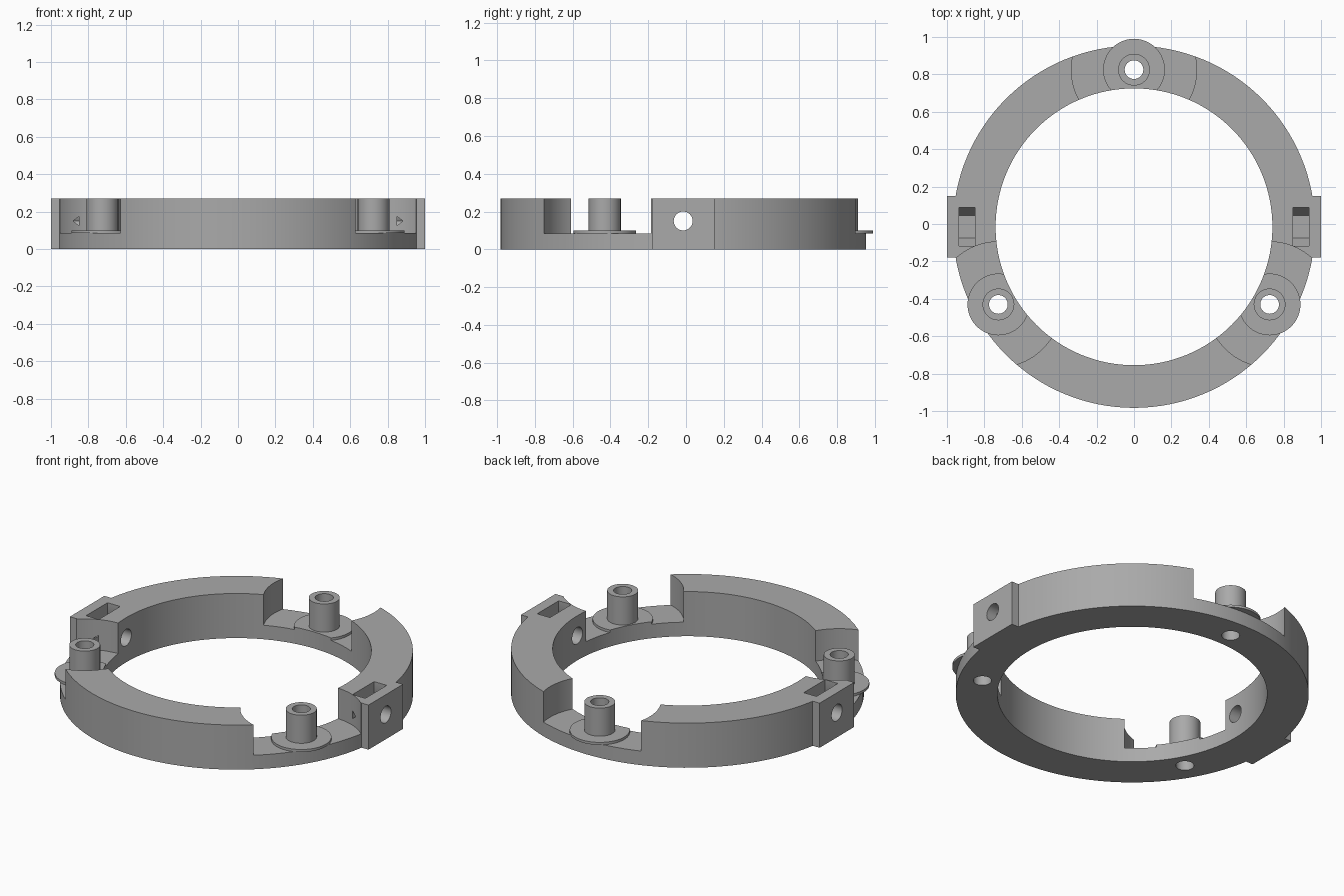
import bpy
import math

if "Cube" in bpy.data.objects:
    bpy.data.objects.remove(bpy.data.objects["Cube"], do_unlink=True)

CY = -0.015                 # ring centre in y
HEIGHT = 0.27
FLOOR = 0.085               # height of the recessed floors
POSTS = [(0, 0.825), (0.725, -0.43), (-0.725, -0.43)]

grey = bpy.data.materials.new("plain grey")
grey.use_nodes = True
colour = (0.4, 0.4, 0.4, 1)
grey.diffuse_color = colour
grey.node_tree.nodes["Principled BSDF"].inputs["Base Color"].default_value = colour


def cylinder(name, x, y, z0, z1, radius, sides=64):
    bpy.ops.mesh.primitive_cylinder_add(vertices=sides, radius=radius, depth=z1 - z0,
                                        location=(x, y, (z0 + z1) / 2))
    bpy.context.object.name = name
    return bpy.context.object


def cross_cylinder(name, x, z, radius, length, sides):
    bpy.ops.mesh.primitive_cylinder_add(vertices=sides, radius=radius, depth=length,
                                        location=(x, CY, z), rotation=(0, math.pi / 2, 0))
    bpy.context.object.name = name
    return bpy.context.object


def box(name, x0, x1, y0, y1, z0, z1):
    bpy.ops.mesh.primitive_cube_add(size=1, location=((x0 + x1) / 2, (y0 + y1) / 2, (z0 + z1) / 2))
    obj = bpy.context.object
    obj.name = name
    obj.scale = (x1 - x0, y1 - y0, z1 - z0)
    bpy.ops.object.transform_apply(location=False, rotation=False, scale=True)
    return obj


def combine(target, tool, operation):
    """Apply a boolean and discard the tool."""
    mod = target.modifiers.new("boolean", 'BOOLEAN')
    mod.operation = operation
    mod.solver = 'EXACT'
    mod.object = tool
    bpy.context.view_layer.objects.active = target
    bpy.ops.object.modifier_apply(modifier=mod.name)
    bpy.data.objects.remove(tool, do_unlink=True)


def finish(obj):
    obj.data.materials.clear()
    obj.data.materials.append(grey)
    bpy.ops.object.select_all(action='DESELECT')
    obj.select_set(True)
    bpy.context.view_layer.objects.active = obj
    bpy.ops.object.shade_smooth_by_angle(angle=math.radians(30))


def bore():
    return cylinder("bore", 0, CY, -0.1, 0.5, 0.74, 128)


# Ring with a square lug on each side
ring = cylinder("ring_body", 0, CY, 0, HEIGHT, 0.968, 128)
combine(ring, box("side_lugs", -1, 1, -0.18, 0.15, 0, HEIGHT), 'UNION')
combine(ring, bore(), 'DIFFERENCE')

# Round recesses and screw holes
for x, y in POSTS:
    combine(ring, cylinder("recess", x, y, FLOOR, 0.5, 0.335, 96), 'DIFFERENCE')
    combine(ring, cylinder("screw_hole", x, y, -0.1, 0.5, 0.05, 32), 'DIFFERENCE')

# Nut pockets with a V floor, and the bolt holes crossing them
NUT_Z, HALF = 0.15, 0.1025
for side in (-1, 1):
    x = side * 0.8925
    combine(ring, cross_cylinder("nut_seat", x, NUT_Z, HALF / math.cos(math.pi / 6), 0.085, 6), 'DIFFERENCE')
    combine(ring, box("nut_slot", x - 0.0425, x + 0.0425, CY - HALF, CY + HALF, NUT_Z, 0.5), 'DIFFERENCE')
    combine(ring, cross_cylinder("bolt_hole", x, NUT_Z, 0.05, 0.6, 32), 'DIFFERENCE')
finish(ring)

# Flanged hollow posts, the flange trimmed to the bore
for (x, y), place in zip(POSTS, ("back", "left", "right")):
    post = cylinder(place + "_post", x, y, FLOOR, 0.1, 0.165)
    combine(post, cylinder("tube", x, y, FLOOR + 0.005, HEIGHT, 0.085, 48), 'UNION')
    combine(post, cylinder("screw_hole", x, y, -0.1, 0.5, 0.05, 32), 'DIFFERENCE')
    combine(post, bore(), 'DIFFERENCE')
    finish(post)
